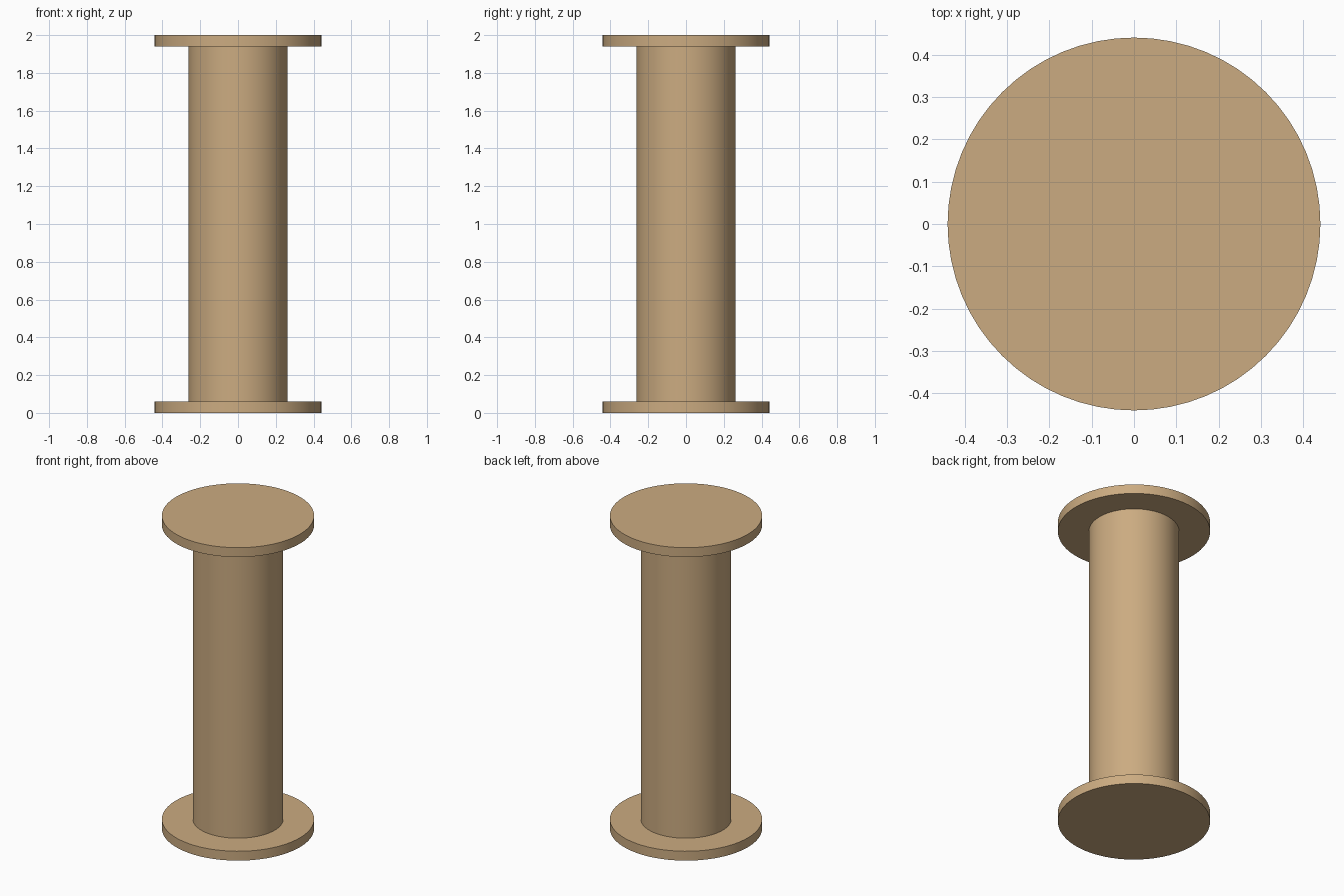
import bpy
import math

if "Cube" in bpy.data.objects:
    bpy.data.objects.remove(bpy.data.objects["Cube"])

HEIGHT = 2.0
FLANGE_R, FLANGE_T = 0.441, 0.06
CORE_R = 0.262
SIDES = 64

wood = bpy.data.materials.new("wood")
wood.diffuse_color = (0.60, 0.41, 0.22, 1.0)
wood.use_nodes = True
wood.node_tree.nodes["Principled BSDF"].inputs["Base Color"].default_value = wood.diffuse_color


def disc(name, radius, z0, z1):
    """Upright cylinder spanning z0 to z1."""
    bpy.ops.mesh.primitive_cylinder_add(
        vertices=SIDES, radius=radius, depth=z1 - z0, location=(0, 0, (z0 + z1) / 2))
    ob = bpy.context.object
    ob.name = name
    ob.data.materials.append(wood)
    bpy.ops.object.shade_smooth_by_angle(angle=math.radians(30))
    return ob


# End flanges
disc("bottom_flange", FLANGE_R, 0.0, FLANGE_T)
disc("top_flange", FLANGE_R, HEIGHT - FLANGE_T, HEIGHT)

# Central core, seated against both flanges
disc("core", CORE_R, FLANGE_T, HEIGHT - FLANGE_T)
